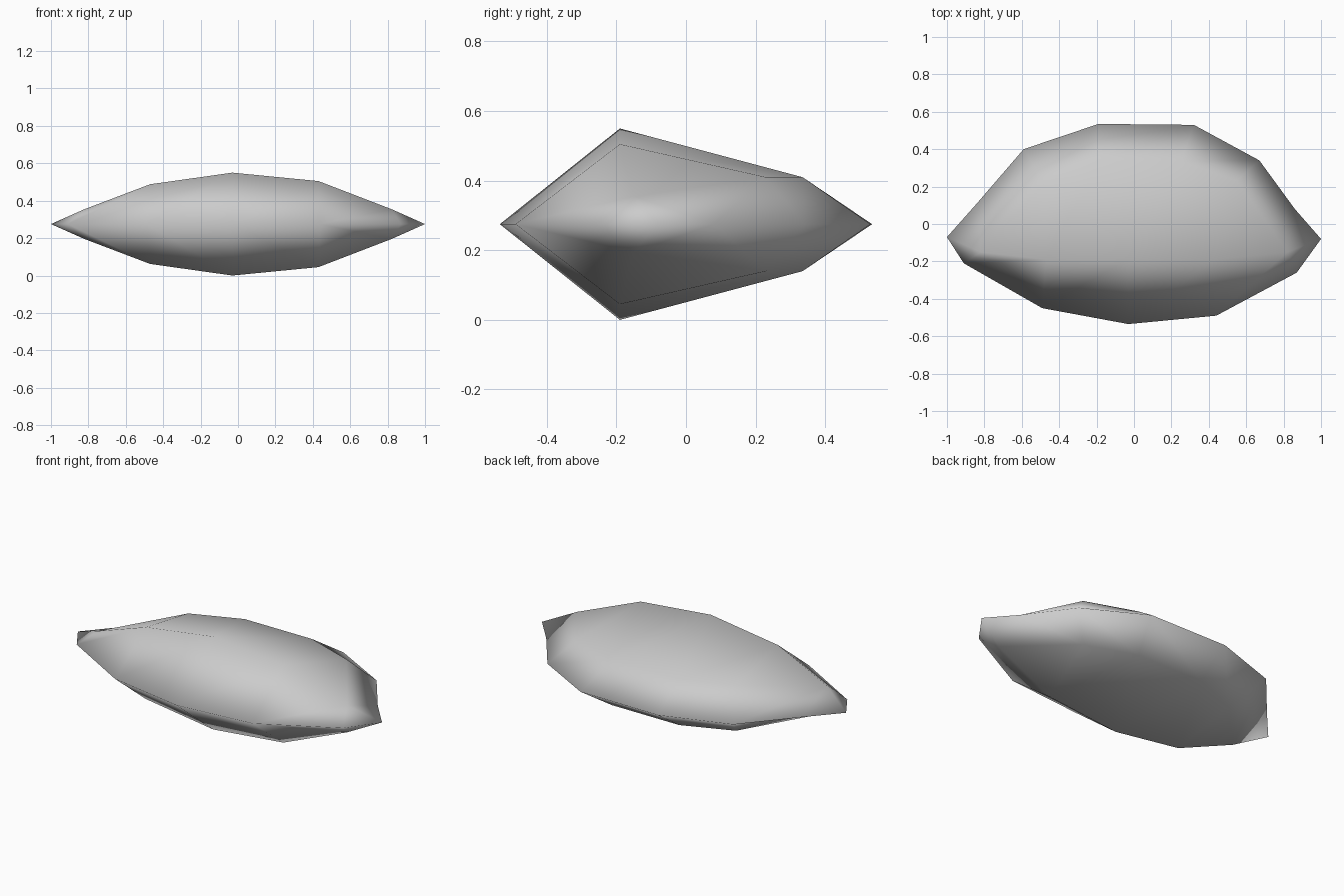
import bpy
import bmesh

cube = bpy.data.objects.get("Cube")
if cube:
    bpy.data.objects.remove(cube, do_unlink=True)

MID = 0.275    # height of the sharp rim
SHELF = 0.135  # rise of the rear shelf above the rim


def section(front, ridge, shelf, back):
    """Cross-section of the upper half, from front rim to back rim."""
    if shelf is None:
        middle = ridge
    else:
        middle = (*shelf, SHELF)
    return [(*front, 0.0), ridge, middle, (*back, 0.0)]


def tip(x, y):
    return [(x, y, 0.0)] * 4


# Ridge points shared by neighbouring sections
ridge_left = (-0.47, -0.19, 0.213)
ridge_mid = (-0.03, -0.19, 0.275)
ridge_right = (0.43, -0.19, 0.23)
front_right = (0.44, -0.49)

# Sections from one pointed end to the other
sections = [
    tip(-1.0, -0.07),
    section((-0.91, -0.21), (-0.82, -0.15, 0.08), None, (-0.84, 0.11)),
    section((-0.49, -0.45), ridge_left, (-0.48, 0.22), (-0.59, 0.40)),
    section((-0.03, -0.535), ridge_mid, (-0.19, 0.335), (-0.19, 0.535)),
    section(front_right, ridge_right, (0.25, 0.335), (0.32, 0.53)),
    section(front_right, ridge_right, (0.55, 0.23), (0.67, 0.34)),
    section((0.87, -0.26), (0.82, -0.15, 0.08), None, (0.86, 0.08)),
    tip(1.0, -0.08),
]

# Skin the upper half; repeated points collapse to triangles
bm = bmesh.new()
verts = {}


def vert(point):
    if point not in verts:
        verts[point] = bm.verts.new(point)
    return verts[point]


for a, b in zip(sections, sections[1:]):
    for j in range(3):
        corners = dict.fromkeys((a[j], b[j], b[j + 1], a[j + 1]))
        if len(corners) > 2:
            bm.faces.new([vert(p) for p in corners])

for face in bm.faces:
    face.smooth = True  # shading flows across the rim as well

mesh = bpy.data.meshes.new("stone_body")
bm.to_mesh(mesh)
bm.free()

stone = bpy.data.objects.new("stone_body", mesh)
stone.location.z = MID
bpy.context.collection.objects.link(stone)

# Lower half mirrors the upper half across the rim
mirror = stone.modifiers.new("lower_half", "MIRROR")
mirror.use_axis = (False, False, True)
mirror.use_mirror_merge = True
mirror.merge_threshold = 0.001

# Single plain grey
grey = bpy.data.materials.new("light_grey")
grey.use_nodes = True
colour = (0.6, 0.6, 0.6, 1.0)
grey.diffuse_color = colour
grey.node_tree.nodes["Principled BSDF"].inputs["Base Color"].default_value = colour
mesh.materials.append(grey)
